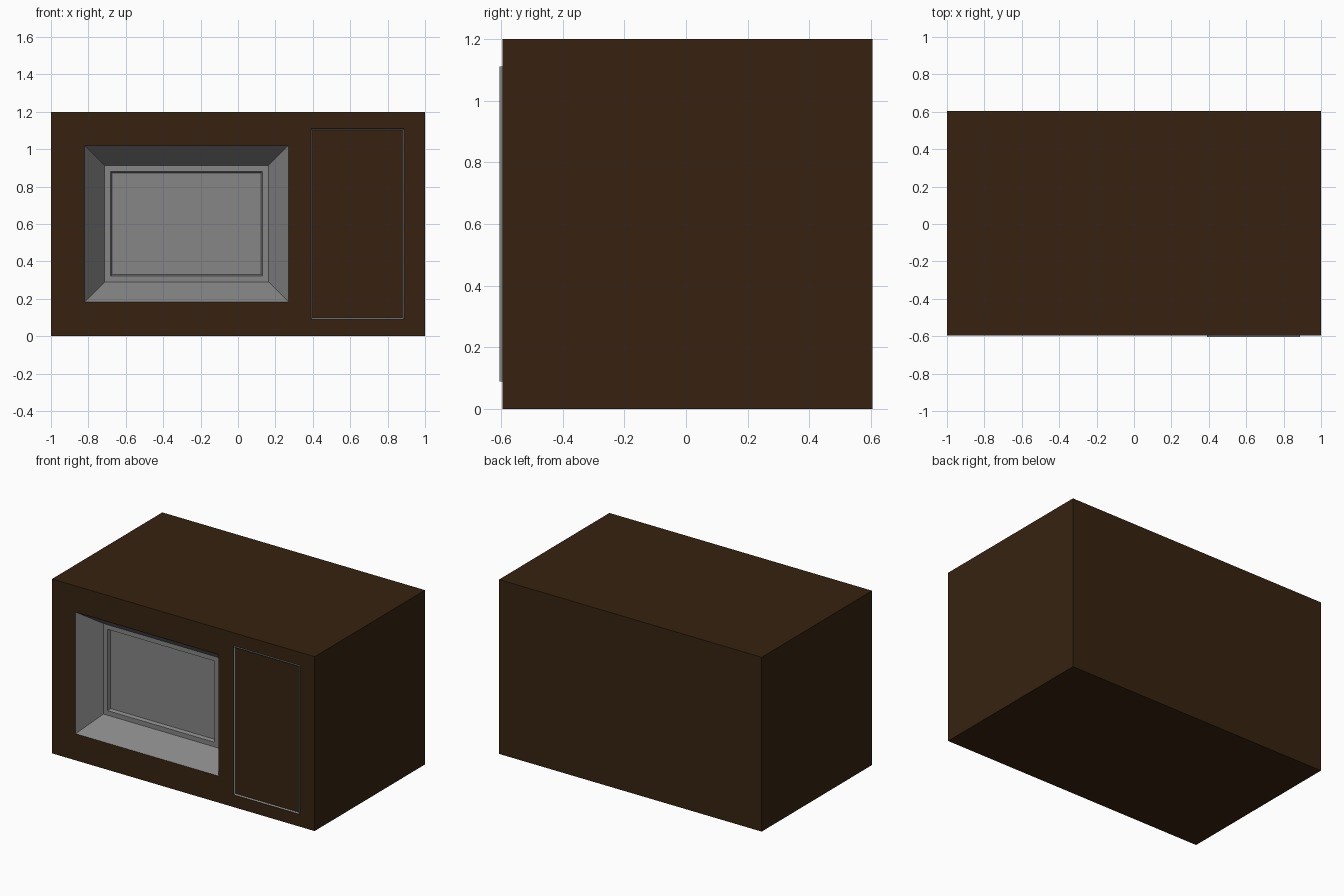
import bpy, bmesh

if "Cube" in bpy.data.objects:
    bpy.data.objects.remove(bpy.data.objects["Cube"])

FRONT, BACK, HEIGHT = -0.595, 0.605, 1.2


def make_material(name, color):
    mat = bpy.data.materials.new(name)
    mat.diffuse_color = (*color, 1)
    mat.use_nodes = True
    mat.node_tree.nodes["Principled BSDF"].inputs["Base Color"].default_value = mat.diffuse_color
    return mat


brown = make_material("dark_brown", (0.038, 0.0165, 0.005))
grey = make_material("mid_grey", (0.24, 0.24, 0.24))


def finish(bm, name, mats):
    mesh = bpy.data.meshes.new(name)
    bm.to_mesh(mesh)
    bm.free()
    for mat in mats:
        mesh.materials.append(mat)
    obj = bpy.data.objects.new(name, mesh)
    bpy.context.collection.objects.link(obj)
    return obj


def nested_frames(name, rect, steps, mats, cap_index):
    """Rectangular loops, each (inset, y), joined in order and capped at the last."""
    x0, x1, z0, z1 = rect
    bm = bmesh.new()
    loops = []
    for d, y in steps:
        corners = ((x0 + d, z0 + d), (x1 - d, z0 + d), (x1 - d, z1 - d), (x0 + d, z1 - d))
        loops.append([bm.verts.new((x, y, z)) for x, z in corners])
    for a, b in zip(loops, loops[1:]):
        for i in range(4):
            j = (i + 1) % 4
            bm.faces.new((a[i], a[j], b[j], b[i]))
    bm.faces.new(loops[-1]).material_index = cap_index
    return finish(bm, name, mats)


window = (-0.82, 0.27, 0.183, 1.02)
panel = (0.39, 0.888, 0.09, 1.11)

# Cabinet: front grid with two openings, outline extruded to the back
xs = [-1, window[0], window[1], panel[0], panel[1], 1]
zs = [0, panel[2], window[2], window[3], panel[3], HEIGHT]
bm = bmesh.new()
grid = [[bm.verts.new((x, FRONT, z)) for x in xs] for z in zs]
for r in range(5):
    for c in range(5):
        cx, cz = (xs[c] + xs[c + 1]) / 2, (zs[r] + zs[r + 1]) / 2
        if any(o[0] < cx < o[1] and o[2] < cz < o[3] for o in (window, panel)):
            continue
        bm.faces.new((grid[r][c], grid[r][c + 1], grid[r + 1][c + 1], grid[r + 1][c]))
outline = (grid[0] + [row[-1] for row in grid[1:]]
           + grid[-1][-2::-1] + [row[0] for row in grid[-2:0:-1]])
rear = [bm.verts.new((v.co.x, BACK, v.co.z)) for v in outline]
n = len(outline)
for i in range(n):
    j = (i + 1) % n
    bm.faces.new((outline[j], outline[i], rear[i], rear[j]))
bm.faces.new(rear[::-1])
finish(bm, "cabinet", [brown])

# Door window: sloped recess, flat ledge, then a shallow pane
nested_frames("door_window", window,
              [(0, FRONT), (0.107, FRONT + 0.15), (0.139, FRONT + 0.15),
               (0.147, FRONT + 0.172)], [grey], 0)

# Control panel: thin raised rim sloping in to the flat face
nested_frames("control_panel", panel,
              [(0, FRONT), (0, FRONT - 0.01), (0.008, FRONT - 0.002)], [grey, brown], 1)
